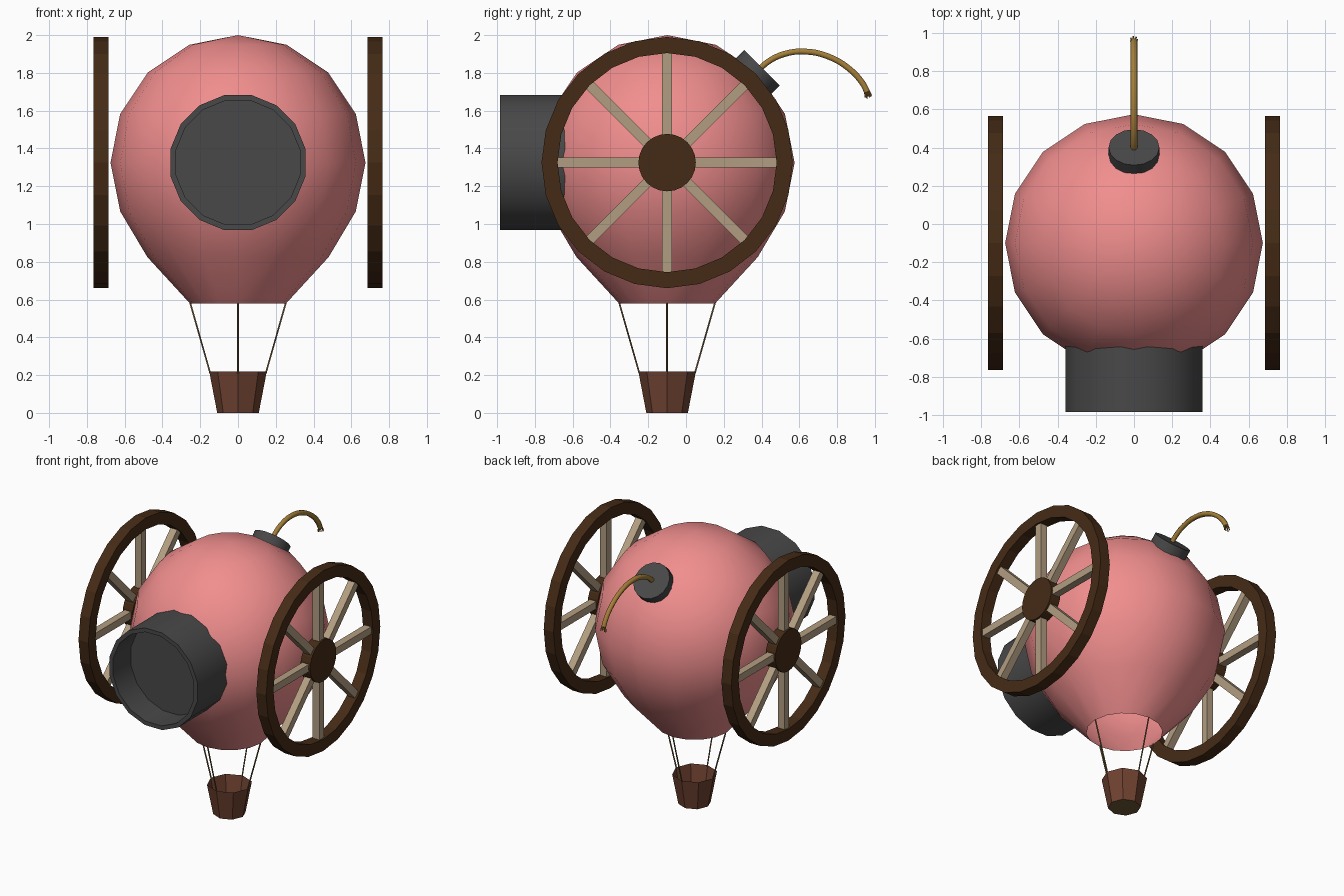
import bpy, math, random
from mathutils import Matrix, Vector

if "Cube" in bpy.data.objects:
    bpy.data.objects.remove(bpy.data.objects["Cube"])

random.seed(3)
C = Vector((0, -0.1, 1.325))  # balloon centre


def mat(name, r, g, b):
    m = bpy.data.materials.new(name)
    m.diffuse_color = (r, g, b, 1)
    m.use_nodes = True
    m.node_tree.nodes["Principled BSDF"].inputs["Base Color"].default_value = m.diffuse_color
    return m


PINK = mat("pink", 0.88, 0.27, 0.27)
IRON = mat("iron", 0.065, 0.065, 0.065)
DARK = mat("dark_wood", 0.06, 0.024, 0.008)
TAN = mat("tan_wood", 0.45, 0.34, 0.22)
GOLD = mat("gold_rope", 0.37, 0.21, 0.04)
TWINE = mat("twine", 0.16, 0.1, 0.04)
WICKER = mat("wicker", 0.16, 0.055, 0.03)


def add_mesh(name, verts, faces, m, smooth=None):
    me = bpy.data.meshes.new(name)
    me.from_pydata(verts, [], faces)
    me.materials.append(m)
    ob = bpy.data.objects.new(name, me)
    bpy.context.collection.objects.link(ob)
    if smooth:
        bpy.ops.object.select_all(action='DESELECT')
        ob.select_set(True)
        bpy.context.view_layer.objects.active = ob
        bpy.ops.object.shade_smooth_by_angle(angle=math.radians(smooth))
    return ob


def lathe(name, profile, n, m, axis=(0, 0, 1), origin=(0, 0, 0), phase=0.0, smooth=None, loop=False):
    """Revolve (radius, height) points about an axis; zero radius makes a pole."""
    M = Matrix.Translation(origin) @ Vector((0, 0, 1)).rotation_difference(Vector(axis)).to_matrix().to_4x4()
    verts, rings, faces = [], [], []
    for r, h in profile:
        k = 1 if r == 0 else n
        rings.append([len(verts) + i % k for i in range(n)])
        for i in range(k):
            a = 2 * math.pi * (i + phase) / n
            verts.append(M @ Vector((r * math.cos(a), r * math.sin(a), h)))
    pairs = list(zip(rings, rings[1:] + (rings[:1] if loop else [])))
    for a, b in pairs:
        for i in range(n):
            j = (i + 1) % n
            f = list(dict.fromkeys([a[i], a[j], b[j], b[i]]))
            faces.append(f)
    return add_mesh(name, verts, faces, m, smooth)


def tube(name, pts, radius, m, smooth=True):
    cu = bpy.data.curves.new(name, 'CURVE')
    cu.dimensions = '3D'
    cu.bevel_depth = radius
    cu.bevel_resolution = 1
    cu.use_fill_caps = True
    cu.resolution_u = 4
    sp = cu.splines.new('BEZIER' if smooth else 'POLY')
    p = sp.bezier_points if smooth else sp.points
    p.add(len(pts) - 1)
    for q, co in zip(p, pts):
        if smooth:
            q.co = co
            q.handle_left_type = q.handle_right_type = 'AUTO'
        else:
            q.co = (*co, 1)
    cu.materials.append(m)
    ob = bpy.data.objects.new(name, cu)
    bpy.context.collection.objects.link(ob)
    return ob


# balloon: hemisphere tapering to an open mouth
R = 0.675
prof = [(0.255, -0.745), (0.48, -0.5)]
prof += [(R * math.cos(a), R * math.sin(a)) for a in [math.radians(22.5 * i) for i in range(-1, 4)]]
lathe("balloon", prof + [(0, R)], 16, PINK, origin=C, smooth=40)

# barrel with a shallow bore
lathe("barrel", [(0, 0.5), (0.365, 0.5), (0.365, 0.885), (0.335, 0.885), (0.335, 0.68), (0, 0.68)],
      16, IRON, axis=(0, -1, 0), origin=C, phase=0.5, smooth=30)

# wheels: rim, hub and eight spokes on each side
for s, side in ((1, "right"), (-1, "left")):
    ax = (s, 0, 0)
    lathe(side + "_wheel_rim", [(0.58, 0.685), (0.665, 0.685), (0.665, 0.765), (0.58, 0.765)],
          24, DARK, axis=ax, origin=C, loop=True)
    lathe(side + "_wheel_hub", [(0, 0.685), (0.152, 0.685), (0.152, 0.765), (0, 0.765)],
          24, DARK, axis=ax, origin=C)
    for k in range(8):
        a = math.pi * k / 4
        d = Vector((0, math.cos(a), math.sin(a)))
        t = Vector((0, -math.sin(a), math.cos(a))) * 0.027
        mid = C + Vector((s * 0.725, 0, 0))
        vs = [mid + d * l + t * u + Vector((w * 0.027, 0, 0))
              for l in (0.13, 0.6) for u, w in ((-1, -1), (1, -1), (1, 1), (-1, 1))]
        add_mesh(f"{side}_spoke_{k}", vs,
                 [(0, 3, 2, 1), (4, 5, 6, 7), (0, 1, 5, 4), (1, 2, 6, 5), (2, 3, 7, 6), (3, 0, 4, 7)], TAN)

# fuse holder and fuse
lathe("fuse_holder", [(0, 0.61), (0.133, 0.61), (0.133, 0.71), (0, 0.71)], 16, IRON,
      axis=Vector((0, 1, 1)).normalized(), origin=C, smooth=30)
path = [(0.38, 1.81), (0.43, 1.856), (0.52, 1.9), (0.63, 1.913), (0.75, 1.888), (0.86, 1.825), (0.935, 1.745), (0.958, 1.7)]
tube("fuse", [(0, y, z) for y, z in path], 0.018, GOLD)

# frayed strands at the tip
for k in range(7):
    a = 2 * math.pi * k / 7
    off = Vector((math.cos(a), math.sin(a) * 0.9, math.sin(a) * 0.45)) * 0.013
    tip = Vector((0, 0.958, 1.7)) + off
    tube(f"fuse_strand_{k}", [tip, tip + off * 0.4 + Vector((0, 0.008, -random.uniform(0.02, 0.04)))], 0.004, GOLD, False)

# open basket with its base
B = (0, -0.1, 0)
lathe("basket", [(0.11, 0), (0.152, 0.218)], 8, WICKER, origin=B)
lathe("basket_base", [(0, 0.001), (0.11, 0.001)], 8, TWINE, origin=B)

# four ropes
for k in range(4):
    d = Vector((round(math.cos(k * math.pi / 2)), round(math.sin(k * math.pi / 2)), 0))
    tube(f"rope_{k}", [Vector(B) + d * 0.147 + Vector((0, 0, 0.21)), Vector(B) + d * 0.254 + Vector((0, 0, 0.585))],
         0.005, TWINE, False)
